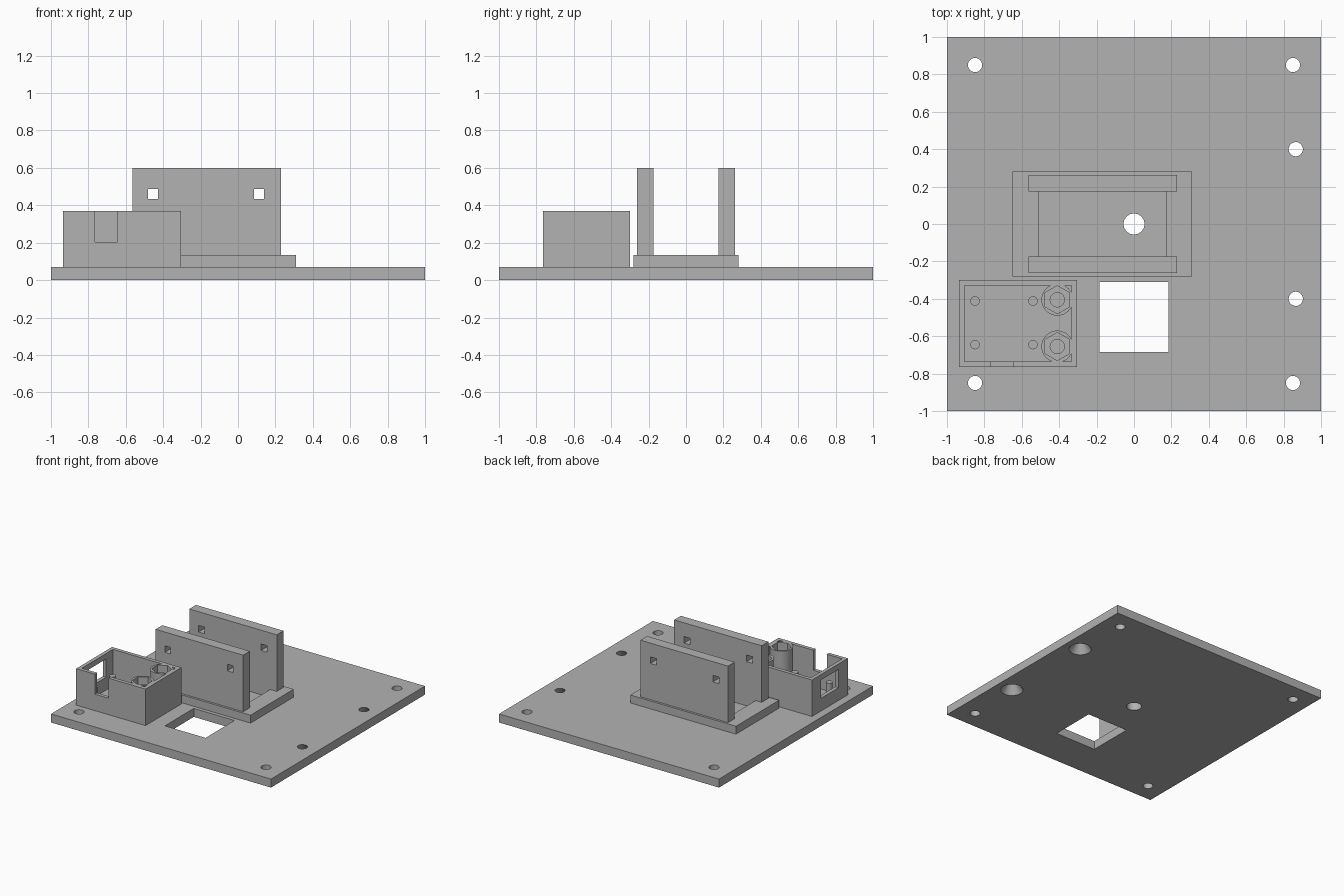
import bpy
import math

cube = bpy.data.objects.get("Cube")
if cube:
    bpy.data.objects.remove(cube, do_unlink=True)

grey = bpy.data.materials.new("plain_grey")
grey.use_nodes = True
colour = (0.45, 0.45, 0.45, 1)
grey.diffuse_color = colour
grey.node_tree.nodes["Principled BSDF"].inputs["Base Color"].default_value = colour


def block(name, x, y, z):
    """Box from three (low, high) ranges."""
    centre = [(r[0] + r[1]) / 2 for r in (x, y, z)]
    bpy.ops.mesh.primitive_cube_add(size=1, location=centre)
    ob = bpy.context.object
    ob.name = name
    ob.scale = [r[1] - r[0] for r in (x, y, z)]
    bpy.ops.object.transform_apply(location=True, rotation=False, scale=True)
    ob.data.materials.append(grey)
    return ob


def post(name, x, y, r, z, sides=48, top_r=None):
    """Upright cylinder, cone or prism between two heights."""
    bpy.ops.mesh.primitive_cone_add(
        vertices=sides, radius1=r, radius2=r if top_r is None else top_r,
        depth=z[1] - z[0], location=(x, y, (z[0] + z[1]) / 2))
    ob = bpy.context.object
    ob.name = name
    ob.data.materials.append(grey)
    return ob


def cut(target, cutters):
    """Subtract each cutter and remove it."""
    for c in cutters:
        c.hide_render = True
        mod = target.modifiers.new("cut", 'BOOLEAN')
        mod.operation = 'DIFFERENCE'
        mod.solver = 'EXACT'
        mod.object = c
        bpy.ops.object.select_all(action='DESELECT')
        bpy.context.view_layer.objects.active = target
        target.select_set(True)
        bpy.ops.object.modifier_apply(modifier=mod.name)
        bpy.data.objects.remove(c, do_unlink=True)


def smooth(ob):
    bpy.ops.object.select_all(action='DESELECT')
    bpy.context.view_layer.objects.active = ob
    ob.select_set(True)
    bpy.ops.object.shade_smooth_by_angle(angle=math.radians(30))


BASE = 0.07   # top of the base plate
PAD = 0.135   # top of the bracket pad
RIM = 0.37    # top of the open case
through = (-0.1, 0.2)

# Base plate with corner holes, centre hole, square window, countersinks
plate = block("base_plate", (-1, 1), (-1, 1), (0, BASE))
holes = [post("hole", sx * 0.85, sy * 0.85, 0.038, through)
         for sx in (-1, 1) for sy in (-1, 1)]
holes.append(post("hole", 0, 0, 0.056, through))
holes.append(block("hole", (-0.185, 0.185), (-0.685, -0.31), through))
slope = (0.084 - 0.038) / BASE
for y in (-0.4, 0.4):
    holes.append(post("hole", 0.865, y, 0.084 + slope * 0.01,
                      (-0.01, BASE + 0.01), top_r=0.038 - slope * 0.01))
cut(plate, holes)
smooth(plate)

# Bracket pad with its open middle
pad = block("bracket_pad", (-0.65, 0.31), (-0.28, 0.28), (BASE, PAD))
cut(pad, [block("opening", (-0.51, 0.17), (-0.175, 0.175), (0, 0.3))])

# Two upright bracket walls, each with two square holes
for name, y in (("front_bracket_wall", (-0.262, -0.175)),
                ("back_bracket_wall", (0.175, 0.262))):
    wall = block(name, (-0.565, 0.23), y, (PAD, 0.6))
    cut(wall, [block("hole", (x - 0.027, x + 0.027), (-0.5, 0.5), (0.433, 0.487))
               for x in (-0.455, 0.113)])

# Open case: the cavity leaves two round nut posts standing
nuts = [(-0.41, -0.405), (-0.41, -0.655)]
cavity = block("cavity", (-0.905, -0.335), (-0.735, -0.33), (0, 0.6))
cut(cavity, [post("post", x, y, 0.085, (-0.2, 0.8)) for x, y in nuts])
case = block("open_case", (-0.935, -0.305), (-0.765, -0.30), (BASE, RIM))
cut(case, [cavity])

# Front notch, side window, hexagonal nut pockets and screw holes
cuts = [block("notch", (-0.765, -0.643), (-0.8, -0.72), (0.205, 0.5)),
        block("window", (-1, -0.89), (-0.645, -0.42), (0.175, 0.325))]
for x, y in nuts:
    cuts.append(post("pocket", x, y, 0.075, (0.27, 0.5), sides=6))
    cuts.append(post("screw_hole", x, y, 0.038, (0.0, 0.45)))
cut(case, cuts)
smooth(case)

# Four slim support pegs on the case floor
for side, x in (("right", -0.85), ("left", -0.54)):
    for end, y in (("front", -0.645), ("back", -0.412)):
        smooth(post(f"{end}_{side}_peg", x, y, 0.025, (BASE, 0.2), sides=32))
